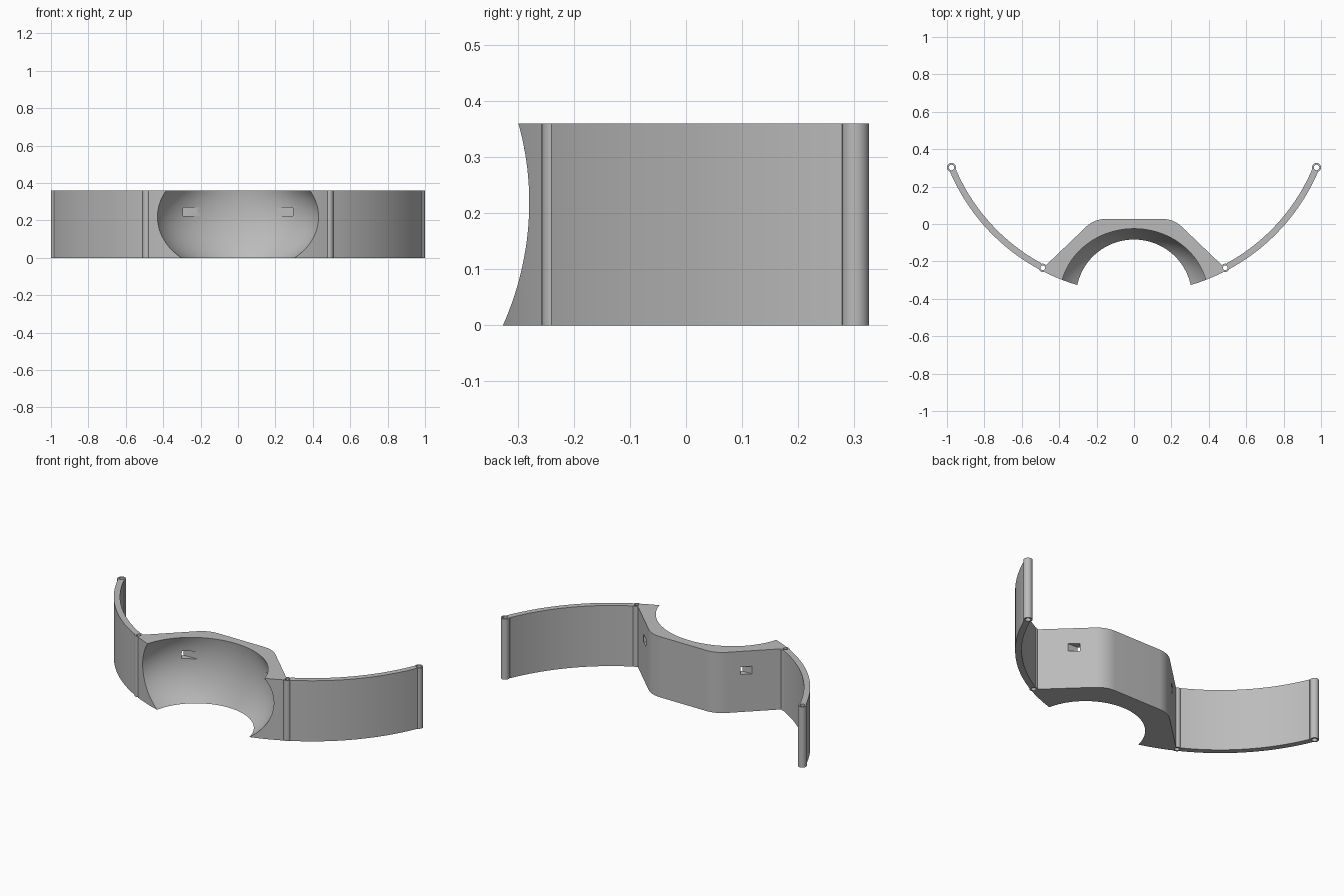
import bpy, bmesh, math

if "Cube" in bpy.data.objects:
    bpy.data.objects.remove(bpy.data.objects["Cube"])

H = 0.36                    # height of every part
CY = 0.70                   # centre of the large outer arc (y)
R_OUT, R_IN, R_MID = 1.070, 1.036, 1.054
HINGE_A = math.asin(0.488 / R_MID)
TIP_A = math.pi / 2 - math.asin((CY - 0.302) / R_MID)

grey = bpy.data.materials.new("grey")
grey.diffuse_color = (0.5, 0.5, 0.5, 1)
grey.use_nodes = True
grey.node_tree.nodes["Principled BSDF"].inputs["Base Color"].default_value = grey.diffuse_color


def arc_point(r, a):
    return (r * math.sin(a), CY - r * math.cos(a))


def finish(name, bm, angle=30):
    bmesh.ops.recalc_face_normals(bm, faces=bm.faces)
    me = bpy.data.meshes.new(name)
    bm.to_mesh(me)
    bm.free()
    ob = bpy.data.objects.new(name, me)
    bpy.context.collection.objects.link(ob)
    me.materials.append(grey)
    smooth(ob, angle)
    return ob


def smooth(ob, angle=30):
    bpy.ops.object.select_all(action='DESELECT')
    bpy.context.view_layer.objects.active = ob
    ob.select_set(True)
    bpy.ops.object.shade_smooth_by_angle(angle=math.radians(angle))


def loft(name, rings):
    """Closed solid through equal-length rings of 3D points."""
    bm = bmesh.new()
    vs = [[bm.verts.new(p) for p in ring] for ring in rings]
    n = len(vs[0])
    for lo, hi in zip(vs, vs[1:]):
        for i in range(n):
            j = (i + 1) % n
            bm.faces.new((lo[i], lo[j], hi[j], hi[i]))
    bm.faces.new(vs[0][::-1])
    bm.faces.new(vs[-1])
    return finish(name, bm)


def prism(name, pts, z0=0.0, z1=H):
    return loft(name, [[(x, y, z) for x, y in pts] for z in (z0, z1)])


def tube(name, cx, cy, r, hole, n=32):
    """Hollow vertical hinge barrel."""
    bm = bmesh.new()
    loops = []
    for rad, z in ((r, 0), (r, H), (hole, H), (hole, 0)):
        loops.append([bm.verts.new((cx + rad * math.cos(2 * math.pi * i / n),
                                    cy + rad * math.sin(2 * math.pi * i / n), z))
                      for i in range(n)])
    for k in range(4):
        a, b = loops[k], loops[(k + 1) % 4]
        for i in range(n):
            j = (i + 1) % n
            bm.faces.new((a[i], a[j], b[j], b[i]))
    return finish(name, bm)


def cut(ob, cutter):
    m = ob.modifiers.new("cut", 'BOOLEAN')
    m.operation = 'DIFFERENCE'
    m.solver = 'EXACT'
    m.object = cutter
    bpy.ops.object.select_all(action='DESELECT')
    bpy.context.view_layer.objects.active = ob
    ob.select_set(True)
    bpy.ops.object.modifier_apply(modifier=m.name)
    bpy.data.objects.remove(cutter)


# Centre body outline: rounded back corner, sloped side, arc front
BACK, SLOPE = 0.027, math.radians(43.7)
t = 0.06
fr = t / math.tan(SLOPE / 2)
half = [(0.212 - t + fr * math.sin(SLOPE * i / 10),
         BACK - fr * (1 - math.cos(SLOPE * i / 10))) for i in range(11)]
half.append((0.47, -0.22))
front = [arc_point(R_OUT, 0.463 * (1 - i / 20)) for i in range(20)]
right = half + front
outline = right + [(0, CY - R_OUT)] + [(-x, y) for x, y in reversed(right)]
body = prism("centre_body", outline)

# Bulging round hollow in the front of the body
rings = []
for k in range(31):
    z = -0.03 + 0.42 * k / 30
    a = math.sqrt(0.204 - 2.29 * (z - 0.217) ** 2)
    b = 0.307 + 0.4974 * z - 0.934 * z * z
    rings.append([(a * math.cos(2 * math.pi * i / 96),
                   -0.39 + b * math.sin(2 * math.pi * i / 96), z) for i in range(96)])
cut(body, loft("hollow_cutter", rings))

# Small strap slots through the sloped walls
for s in (1, -1):
    cut(body, prism("slot_cutter",
                    [(s * 0.15, -0.062), (s * 0.40, -0.070),
                     (s * 0.40, -0.112), (s * 0.15, -0.104)], 0.223, 0.268))
smooth(body)

# Curved arms with hollow barrels at both ends
for s, side in ((1, "right"), (-1, "left")):
    a0, a1, n = HINGE_A + 0.0165, TIP_A - 0.018, 36
    angs = [a0 + (a1 - a0) * i / n for i in range(n + 1)]
    pts = [arc_point(R_OUT, a) for a in angs] + [arc_point(R_IN, a) for a in reversed(angs)]
    prism(side + "_arm", [(s * x, y) for x, y in pts])
    hx, hy = arc_point(R_MID, HINGE_A)
    tube(side + "_hinge_barrel", s * hx, hy, 0.022, 0.013)
    tx, ty = arc_point(R_MID, TIP_A)
    tube(side + "_tip_barrel", s * tx, ty, 0.024, 0.015)
